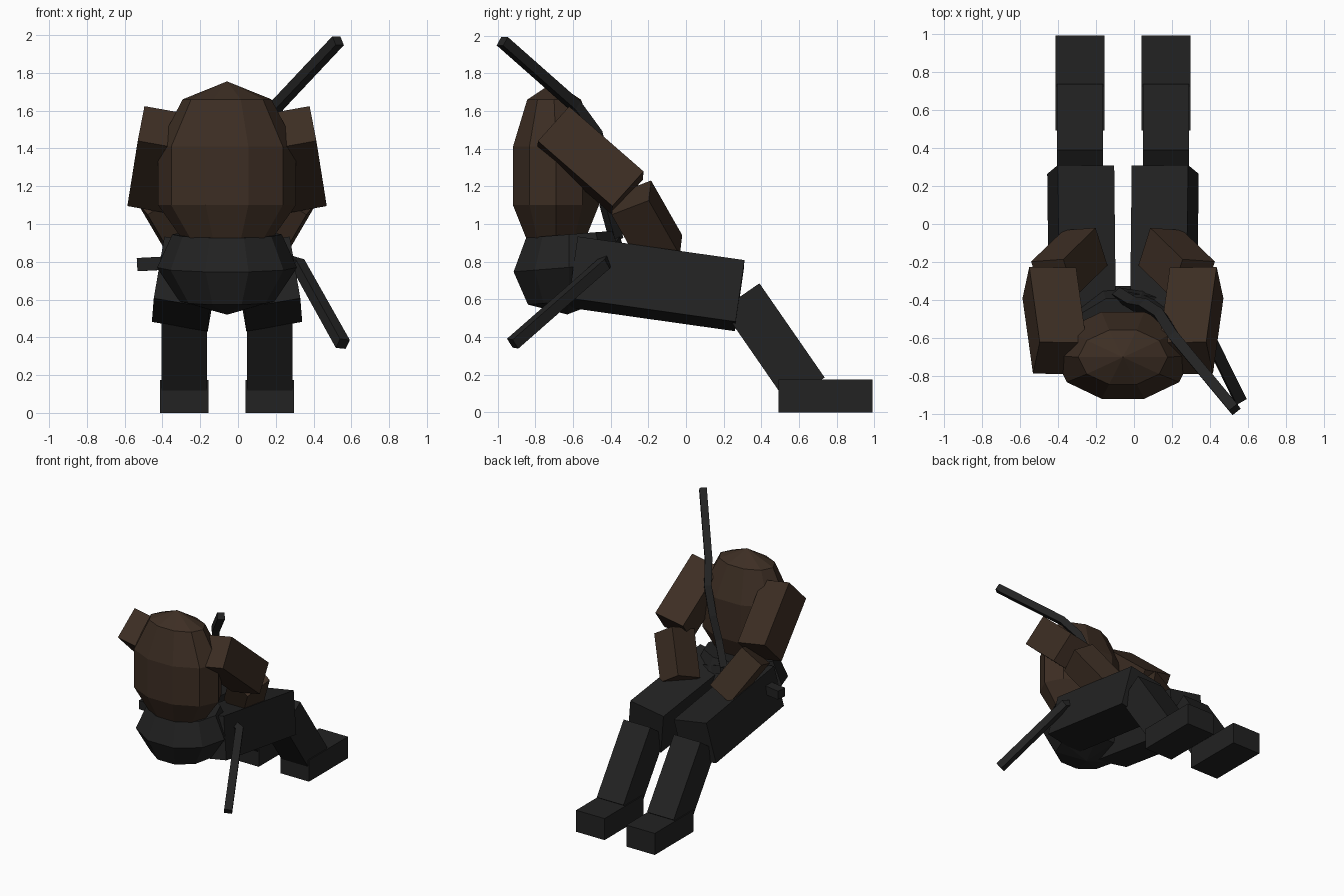
import bpy, bmesh, math
from mathutils import Vector

if "Cube" in bpy.data.objects:
    bpy.data.objects.remove(bpy.data.objects["Cube"], do_unlink=True)

CX = -0.058  # plane of symmetry of the body


def material(name, rgb):
    m = bpy.data.materials.new(name)
    m.use_nodes = True
    m.diffuse_color = (*rgb, 1)
    m.node_tree.nodes["Principled BSDF"].inputs["Base Color"].default_value = (*rgb, 1)
    return m


BROWN = material("dark brown", (0.046, 0.027, 0.017))
BLACK = material("charcoal", (0.016, 0.016, 0.016))


def finish(name, bm, mat):
    bmesh.ops.recalc_face_normals(bm, faces=bm.faces)
    mesh = bpy.data.meshes.new(name)
    bm.to_mesh(mesh)
    bm.free()
    mesh.materials.append(mat)
    obj = bpy.data.objects.new(name, mesh)
    bpy.context.collection.objects.link(obj)
    return obj


def limb(name, start, end, width, height, hint, mat):
    """Box running from start to end, with its height along the hint."""
    a, b = Vector(start), Vector(end)
    axis = (b - a).normalized()
    up = Vector(hint)
    up = (up - axis * up.dot(axis)).normalized()
    side = axis.cross(up)
    bm = bmesh.new()
    bmesh.ops.create_cube(bm, size=1)
    for v in bm.verts:
        x, y, z = v.co
        v.co = (a + b) / 2 + side * x * width + axis * y * (b - a).length + up * z * height
    return finish(name, bm, mat)


def pair(name, start, end, width, height, hint, mat):
    """Right limb as given, left limb reflected across the body."""
    limb("right_" + name, start, end, width, height, hint, mat)
    flip = lambda p: (2 * CX - p[0], p[1], p[2])
    limb("left_" + name, flip(start), flip(end), width, height,
         (-hint[0], hint[1], hint[2]), mat)


def loft(name, rings, mat, sides=10, tilt=0, bottom=None, top=None):
    """Stacked rings (z, centre y, x radius, y radius), closed by caps or points."""
    bm = bmesh.new()
    loops = []
    for z, cy, rx, ry in rings:
        loop = []
        for i in range(sides):
            t = math.tau * (i + 0.5) / sides
            y = -ry * math.cos(t)
            loop.append(bm.verts.new((CX + rx * math.sin(t), cy + y, z + tilt * y)))
        loops.append(loop)
    for lo, hi in zip(loops, loops[1:]):
        for i in range(sides):
            j = (i + 1) % sides
            bm.faces.new((lo[i], lo[j], hi[j], hi[i]))
    for loop, tip in ((loops[0], bottom), (loops[-1], top)):
        if tip:
            point = bm.verts.new((CX, *tip))
            for i in range(sides):
                bm.faces.new((loop[i], loop[(i + 1) % sides], point))
        else:
            bm.faces.new(loop)
    return finish(name, bm, mat)


def rod(name, points, size, mat):
    """Square bar following a path of points."""
    bm = bmesh.new()
    pts = [Vector(p) for p in points]
    loops = []
    for i, p in enumerate(pts):
        d = (pts[min(i + 1, len(pts) - 1)] - pts[max(i - 1, 0)]).normalized()
        s = d.cross(Vector((0.8, 0.6, 0))).normalized()
        u = s.cross(d)
        loops.append([bm.verts.new(p + (s * m + u * n) * size / 2)
                      for m, n in ((-1, -1), (1, -1), (1, 1), (-1, 1))])
    for lo, hi in zip(loops, loops[1:]):
        for i in range(4):
            j = (i + 1) % 4
            bm.faces.new((lo[i], lo[j], hi[j], hi[i]))
    bm.faces.new(loops[0])
    bm.faces.new(loops[-1])
    return finish(name, bm, mat)


# Body
loft("torso", [(0.91, -0.69, 0.23, 0.16), (1.1, -0.69, 0.365, 0.24),
               (1.41, -0.69, 0.365, 0.24), (1.66, -0.70, 0.235, 0.15)],
     BROWN, top=(-0.70, 1.755))
loft("pelvis", [(0.59, -0.62, 0.25, 0.23), (0.77, -0.62, 0.37, 0.31),
                (0.945, -0.62, 0.29, 0.24)],
     BLACK, tilt=0.08, bottom=(-0.63, 0.52))

# Arms
pair("upper_arm", (-0.39, -0.705, 1.51), (-0.445, -0.31, 1.165), 0.25, 0.25,
     (0.035, 0.17, 0.18), BROWN)
pair("forearm", (-0.425, -0.29, 1.14), (-0.255, -0.125, 0.85), 0.2, 0.22,
     (-0.2, 1, 0.2), BROWN)

# Legs
pair("thigh", (-0.27, -0.60, 0.745), (-0.28, 0.285, 0.62), 0.30, 0.335, (0.17, 0, 1), BLACK)
pair("shin", (-0.284, 0.291, 0.617), (-0.284, 0.637, 0.117), 0.24, 0.24, (0, 0.8, 0.6), BLACK)
pair("foot", (-0.284, 0.49, 0.0875), (-0.284, 0.99, 0.0875), 0.256, 0.175, (0, 0, 1), BLACK)

# Long curved bar behind the back, lower bar and hip peg
rod("upper_bar", [(0.53, -0.975, 1.97), (0.21, -0.59, 1.63), (0.14, -0.48, 1.48),
                  (0.06, -0.43, 1.28), (0.0, -0.42, 1.1), (-0.08, -0.37, 0.92)], 0.055, BLACK)
rod("lower_bar", [(0.555, -0.92, 0.365), (0.32, -0.44, 0.785), (-0.08, -0.37, 0.9)], 0.06, BLACK)
limb("hip_peg", (-0.53, -0.47, 0.785), (-0.25, -0.5, 0.80), 0.08, 0.07, (0, 0, 1), BLACK)
